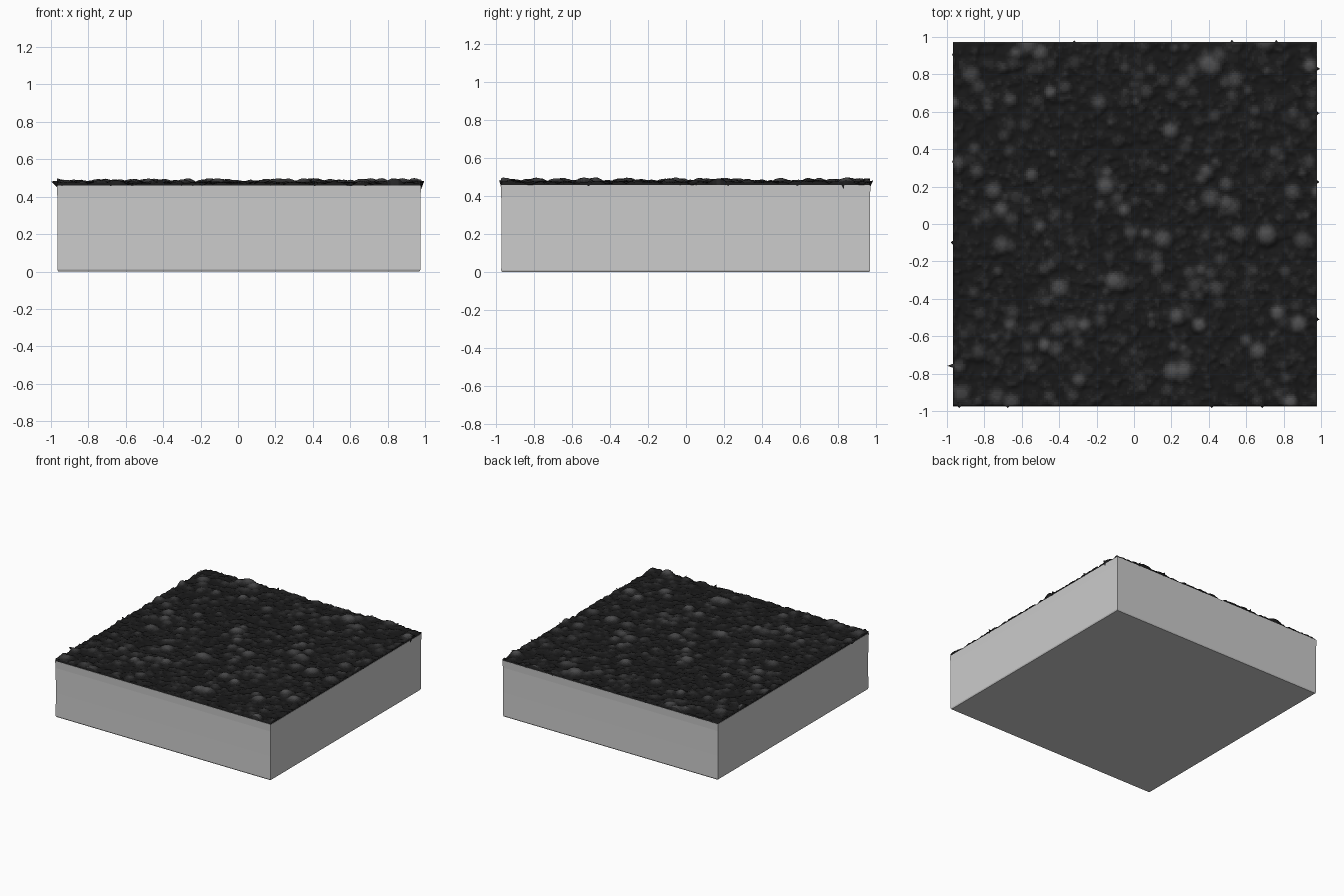
import bpy, bmesh, math, random

if "Cube" in bpy.data.objects:
    bpy.data.objects.remove(bpy.data.objects["Cube"])

random.seed(7)
X0, X1, Y0, Y1 = -0.967, 0.977, -0.974, 0.97
N = 180


def finish(bm, name):
    bmesh.ops.recalc_face_normals(bm, faces=bm.faces)
    me = bpy.data.meshes.new(name)
    bm.to_mesh(me)
    bm.free()
    ob = bpy.data.objects.new(name, me)
    bpy.context.collection.objects.link(ob)
    return ob


# Stones: domes (x, y, radius, crest height), looked up through coarse buckets
buckets = {}


def add_stone(r_min, r_max, h_min, h_max):
    x, y = random.uniform(-1, 1), random.uniform(-1, 1)
    r, h = random.uniform(r_min, r_max), random.uniform(h_min, h_max)
    for i in range(int((x - r + 2) * 10), int((x + r + 2) * 10) + 1):
        for j in range(int((y - r + 2) * 10), int((y + r + 2) * 10) + 1):
            buckets.setdefault((i, j), []).append((x, y, r, h))


for _ in range(5200):
    add_stone(0.018, 0.04, 0.005, 0.019)
for _ in range(420):
    add_stone(0.035, 0.065, 0.012, 0.026)
for _ in range(70):
    add_stone(0.05, 0.08, 0.026, 0.038)


def stone_height(x, y):
    best = 0.0
    for sx, sy, r, h in buckets.get((int((x + 2) * 10), int((y + 2) * 10)), []):
        d = ((x - sx) ** 2 + (y - sy) ** 2) / (r * r)
        if d < 1:
            best = max(best, h * (1 - d))
    return best


# Gravel surface: a height grid whose border drops into a ragged skirt
bm = bmesh.new()
grid, height = [], {}
for j in range(N + 1):
    row = []
    for i in range(N + 1):
        x = X0 + (X1 - X0) * i / N
        y = Y0 + (Y1 - Y0) * j / N
        h = stone_height(x, y) + random.uniform(-0.0015, 0.0015)
        v = bm.verts.new((x, y, 0.461 + h))
        height[v] = h
        row.append(v)
    grid.append(row)
for j in range(N):
    for i in range(N):
        bm.faces.new((grid[j][i], grid[j][i + 1], grid[j + 1][i + 1], grid[j + 1][i]))

# Small jagged points sticking out over the rim: (side, position, reach)
spikes = [("L", 0.9, .006), ("L", 0.33, .006), ("L", -0.1, .014), ("L", -0.755, .031),
          ("R", 0.83, .018), ("R", 0.59, .014), ("R", 0.22, .014), ("R", -0.51, .014),
          ("F", -0.93, .01), ("F", -0.68, .01), ("F", 0.41, .01), ("F", 0.69, .01),
          ("B", -0.32, .012), ("B", 0.52, .016), ("B", 0.76, .014)]
for side, p, reach in spikes:
    ix = round((p - X0) / (X1 - X0) * N)
    iy = round((p - Y0) / (Y1 - Y0) * N)
    v = {"L": grid[iy][0], "R": grid[iy][N], "F": grid[0][ix], "B": grid[N][ix]}[side]
    if side in "LR":
        v.co.x += reach if side == "R" else -reach
    else:
        v.co.y += reach if side == "B" else -reach
    v.co.z = 0.482

rim = ([grid[0][i] for i in range(N)] + [grid[j][N] for j in range(N)]
       + [grid[N][i] for i in range(N, 0, -1)] + [grid[j][0] for j in range(N, 0, -1)])
skirt = []
for v in rim:
    x = min(max(v.co.x, X0), X1)
    y = min(max(v.co.y, Y0), Y1)
    drop = random.uniform(0.02, 0.028) if random.random() < 0.06 else random.uniform(0.006, 0.012)
    s = bm.verts.new((x, y, 0.461 - drop))
    height[s] = 0.0
    skirt.append(s)
for k in range(len(rim)):
    n = (k + 1) % len(rim)
    bm.faces.new((rim[n], rim[k], skirt[k], skirt[n]))

# Shade each patch by height: black gaps, greyer crests
SHADES = 8
for f in bm.faces:
    f.smooth = True
    t = max(0.0, min(1.0, (sum(height[v] for v in f.verts) / len(f.verts) - 0.008) / 0.028))
    f.material_index = min(SHADES - 1, int(t * SHADES))
gravel = finish(bm, "gravel_surface")
for k in range(SHADES):
    c = 0.009 + 0.07 * (k / (SHADES - 1)) ** 1.6
    mat = bpy.data.materials.new("gravel_shade_%d" % k)
    mat.diffuse_color = (c, c, c * 1.03, 1)
    mat.use_nodes = True
    mat.node_tree.nodes["Principled BSDF"].inputs["Base Color"].default_value = mat.diffuse_color
    gravel.data.materials.append(mat)

# Base block: slightly tapered foot, straight walls, faint flare at the top
bm = bmesh.new()
rings = []
for z, inset in ((0.0, 0.006), (0.01, 0.001), (0.2, 0.002), (0.40, 0.001), (0.459, -0.002)):
    rings.append([bm.verts.new((x, y, z)) for x, y in (
        (X0 + inset, Y0 + inset), (X1 - inset, Y0 + inset),
        (X1 - inset, Y1 - inset), (X0 + inset, Y1 - inset))])
for a, b in zip(rings, rings[1:]):
    for k in range(4):
        n = (k + 1) % 4
        bm.faces.new((a[k], a[n], b[n], b[k]))
bm.faces.new(rings[0][::-1])
bm.faces.new(rings[-1])
finish(bm, "base_block")
